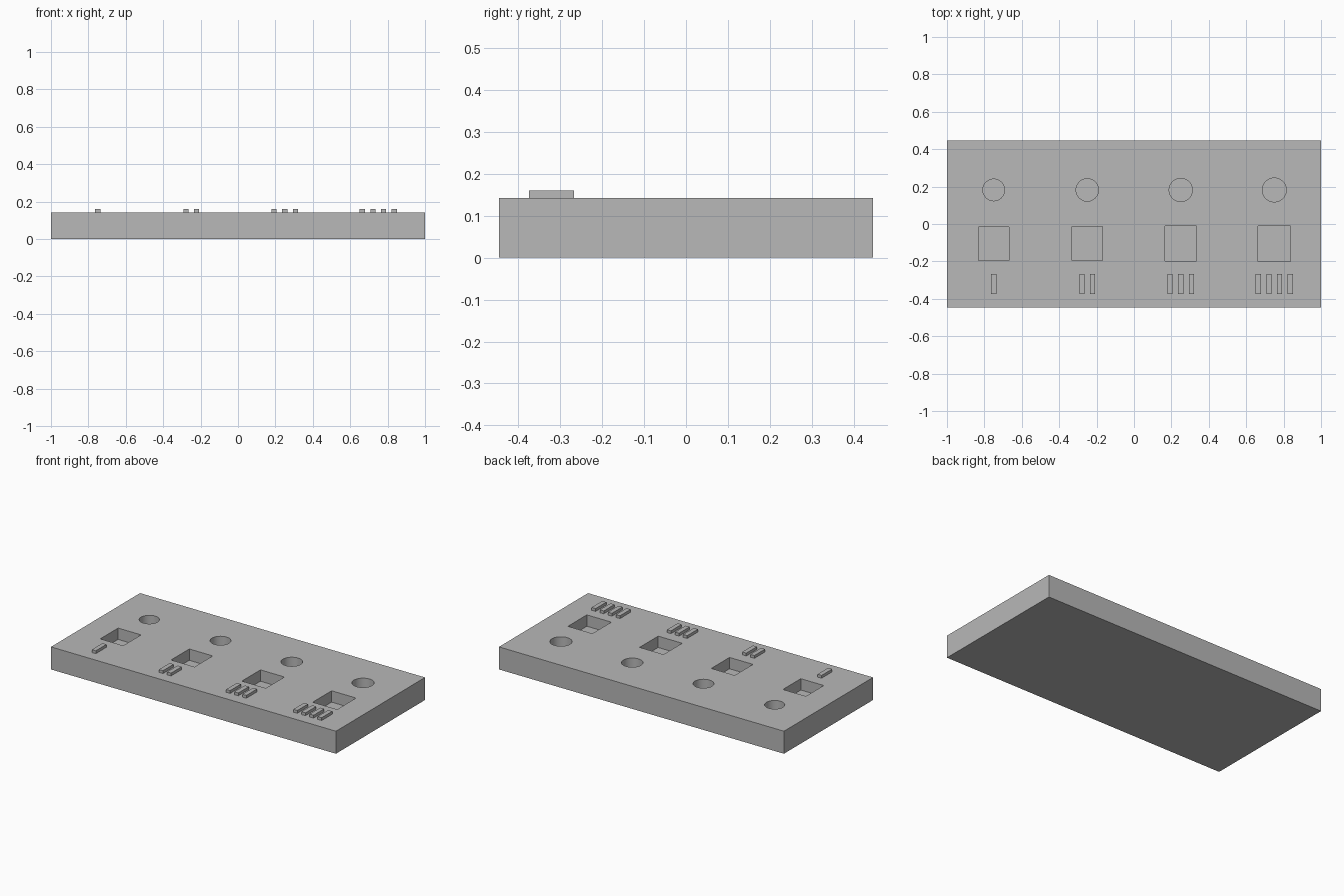
import bpy
import bmesh
from mathutils import Matrix, Vector

if "Cube" in bpy.data.objects:
    bpy.data.objects.remove(bpy.data.objects["Cube"], do_unlink=True)

LENGTH, DEPTH, HEIGHT = 2.0, 0.893, 0.143
POCKET_DEPTH = 0.072
HOLE_DEPTH = 0.08
STATIONS = (-0.75, -0.25, 0.25, 0.75)

# Plain grey finish
grey = bpy.data.materials.new("plain_grey")
grey.use_nodes = True
colour = (0.48, 0.48, 0.48, 1)
grey.diffuse_color = colour
grey.node_tree.nodes["Principled BSDF"].inputs["Base Color"].default_value = colour


def add_box(bm, centre, size):
    matrix = Matrix.Translation(Vector(centre)) @ Matrix.Diagonal((*size, 1))
    bmesh.ops.create_cube(bm, size=1, matrix=matrix)


def add_cylinder(bm, centre, radius, height):
    bmesh.ops.create_cone(bm, cap_ends=True, segments=48, radius1=radius,
                          radius2=radius, depth=height,
                          matrix=Matrix.Translation(Vector(centre)))


def make_object(name, bm):
    mesh = bpy.data.meshes.new(name)
    bm.to_mesh(mesh)
    bm.free()
    mesh.materials.append(grey)
    obj = bpy.data.objects.new(name, mesh)
    bpy.context.collection.objects.link(obj)
    return obj


# Solid block
bm = bmesh.new()
add_box(bm, (0, 0, HEIGHT / 2), (LENGTH, DEPTH, HEIGHT))
block = make_object("gauge_block", bm)

# Cutter: blind round holes and square pockets, slightly larger at each station
bm = bmesh.new()
for i, x in enumerate(STATIONS):
    add_cylinder(bm, (x, 0.182, HEIGHT), 0.058 + 0.002 * i, 2 * HOLE_DEPTH)
    add_box(bm, (x, -0.105, HEIGHT),
            (0.161 + 0.0036 * i, 0.179 + 0.0036 * i, 2 * POCKET_DEPTH))
cutter = make_object("recess_cutter", bm)
cutter.hide_render = True

# Cut the recesses and keep the finished mesh
boolean = block.modifiers.new("recesses", "BOOLEAN")
boolean.operation = "DIFFERENCE"
boolean.solver = "EXACT"
boolean.object = cutter
bpy.context.view_layer.objects.active = block
block.select_set(True)
bpy.ops.object.modifier_apply(modifier=boolean.name)
bpy.data.objects.remove(cutter, do_unlink=True)
bpy.ops.object.shade_smooth_by_angle()

# Raised tally bars, one more at each station
RISE = 0.018
PITCH = 0.057
for i, x in enumerate(STATIONS):
    bm = bmesh.new()
    for j in range(i + 1):
        add_box(bm, (x + (j - i / 2) * PITCH, -0.321, HEIGHT + RISE / 2),
                (0.028, 0.107, RISE))
    make_object(f"tally_bars_{i + 1}", bm)
